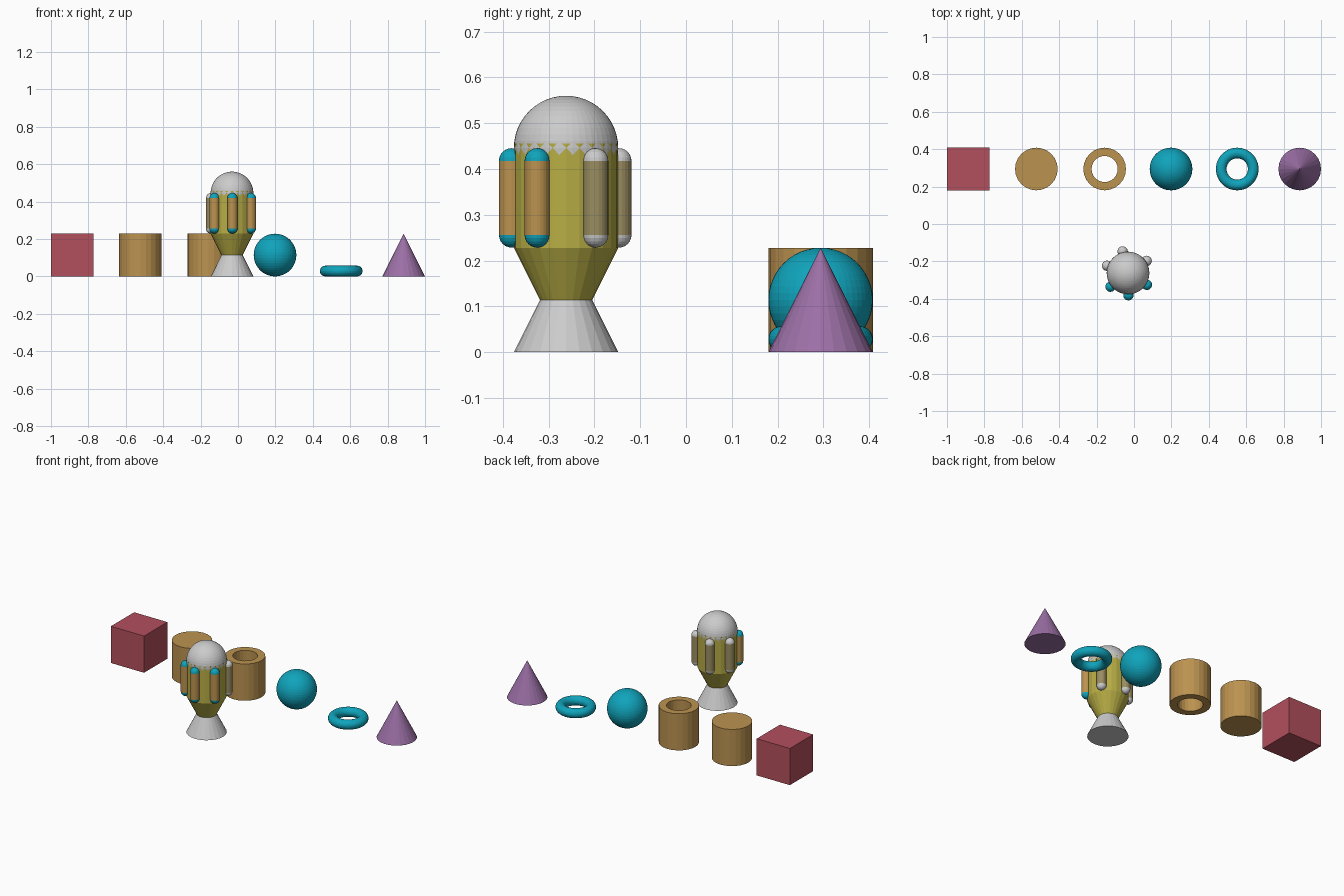
import bpy, bmesh
from math import cos, sin, radians, pi

if "Cube" in bpy.data.objects:
    bpy.data.objects.remove(bpy.data.objects["Cube"])

R = 0.114        # shared radius of every full-size shape
ROW_Y = 0.294    # row of sample solids
RX, RY = -0.032, -0.262   # rocket axis
SIDES = 24


def material(name, color):
    m = bpy.data.materials.new(name)
    m.diffuse_color = (*color, 1)
    m.use_nodes = True
    m.node_tree.nodes["Principled BSDF"].inputs["Base Color"].default_value = m.diffuse_color
    return m


RED = material("red", (0.45, 0.08, 0.11))
TAN = material("tan", (0.50, 0.29, 0.08))
BLUE = material("blue", (0.005, 0.37, 0.50))
PURPLE = material("purple", (0.33, 0.16, 0.38))
OLIVE = material("olive", (0.48, 0.42, 0.06))
KHAKI = material("khaki", (0.33, 0.27, 0.12))


def finish(name, mat):
    ob = bpy.context.object
    ob.name = name
    if mat:
        ob.data.materials.append(mat)
    return ob


def frustum(name, x, y, z0, z1, r0, r1, mat=None, sides=SIDES):
    bpy.ops.mesh.primitive_cone_add(vertices=sides, radius1=r0, radius2=r1, depth=z1 - z0,
                                    location=(x, y, (z0 + z1) / 2))
    return finish(name, mat)


def ball(name, x, y, z, r, mat=None, segs=48):
    bpy.ops.mesh.primitive_uv_sphere_add(segments=segs, ring_count=segs // 2, radius=r,
                                         location=(x, y, z))
    return finish(name, mat)


def tube(name, x, y, height, r_out, r_in, mat):
    # rectangular wall section swept around the axis
    bm = bmesh.new()
    section = [(r_out, 0), (r_out, height), (r_in, height), (r_in, 0)]
    rings = [[bm.verts.new((r * sin(2 * pi * i / SIDES), r * cos(2 * pi * i / SIDES), z))
              for r, z in section] for i in range(SIDES)]
    for i in range(SIDES):
        a, b = rings[i], rings[(i + 1) % SIDES]
        for k in range(4):
            n = (k + 1) % 4
            bm.faces.new((a[k], a[n], b[n], b[k]))
    bmesh.ops.recalc_face_normals(bm, faces=bm.faces)
    me = bpy.data.meshes.new(name)
    bm.to_mesh(me)
    bm.free()
    ob = bpy.data.objects.new(name, me)
    ob.location = (x, y, 0)
    me.materials.append(mat)
    bpy.context.collection.objects.link(ob)


# row of basic solids
bpy.ops.mesh.primitive_cube_add(size=2 * R, location=(-0.886, ROW_Y, R))
finish("cube", RED)
frustum("cylinder", -0.522, ROW_Y, 0, 2 * R, R, R, TAN)
tube("tube", -0.157, ROW_Y, 2 * R, R, 0.07, TAN)
ball("sphere", 0.198, ROW_Y, R, R, BLUE)
bpy.ops.mesh.primitive_torus_add(major_segments=48, minor_segments=24, major_radius=0.0855,
                                 minor_radius=0.0285, location=(0.552, ROW_Y, 0.0285))
finish("ring", BLUE)
frustum("cone", 0.886, ROW_Y, 0, 2 * R, R, 0, PURPLE)

# rocket body
frustum("rocket_nozzle", RX, RY, 0, R, R, R / 2)
frustum("rocket_taper", RX, RY, R, 2 * R, R / 2, R, OLIVE)
frustum("rocket_body", RX, RY, 2 * R, 4 * R, R, R, OLIVE)
ball("rocket_dome", RX, RY, 0.446, R)

# capsule pods around the body: three blue-capped at the front, three grey-capped behind
PODS = [(-142, True), (-89, True), (-32, True), (33, False), (104, False), (161, False)]
POD_R, POD_Z0, POD_Z1 = 0.0275, 0.256, 0.418
for i, (deg, front) in enumerate(PODS, 1):
    x = RX + 0.119 * cos(radians(deg))
    y = RY + 0.119 * sin(radians(deg))
    frustum(f"pod_{i}_barrel", x, y, POD_Z0, POD_Z1, POD_R, POD_R, TAN if front else KHAKI)
    for end, z in (("bottom", POD_Z0), ("top", POD_Z1)):
        ball(f"pod_{i}_{end}_cap", x, y, z, POD_R, BLUE if front else None, 24)
